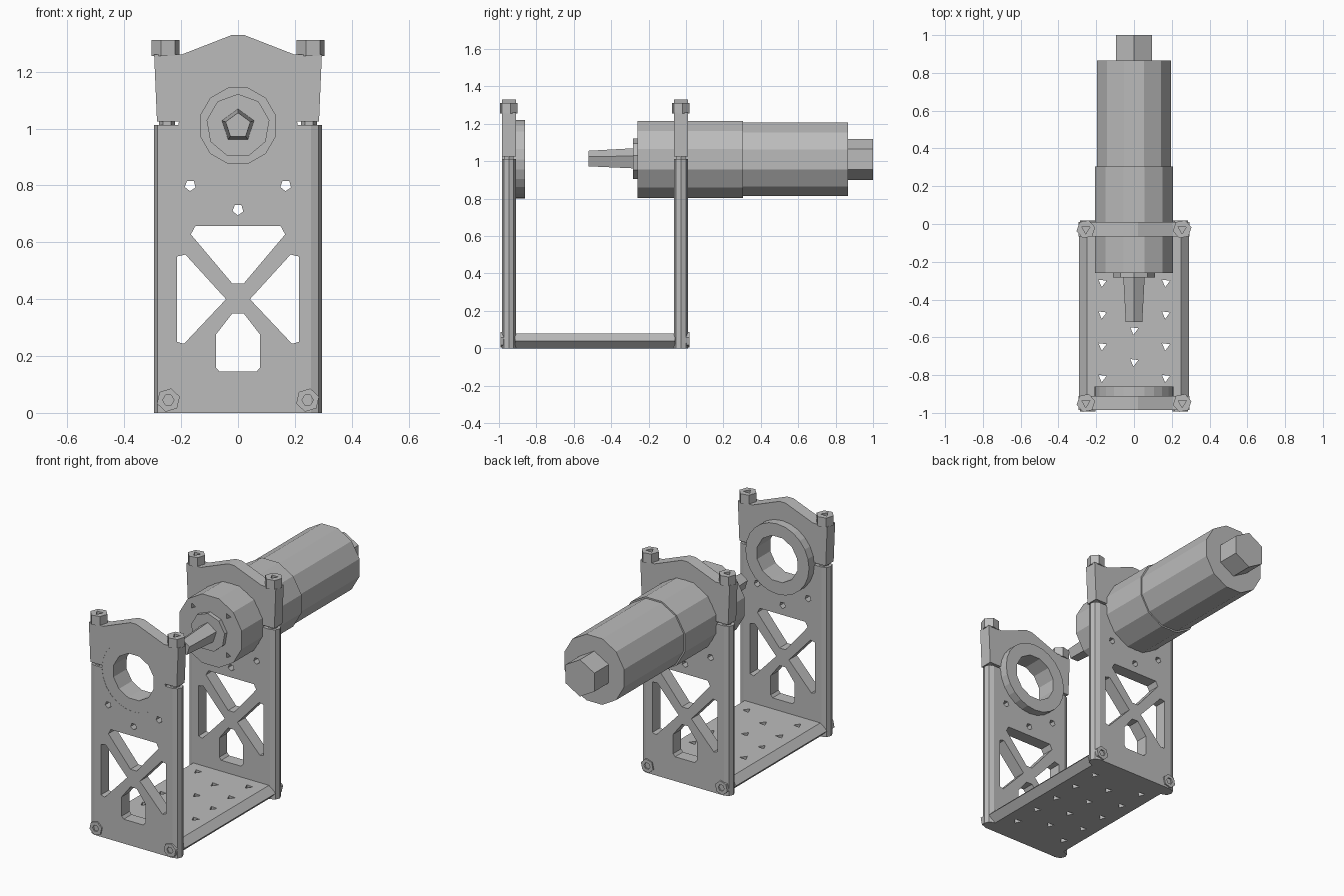
import bpy, bmesh, math
from mathutils import Matrix, Vector

if "Cube" in bpy.data.objects:
    bpy.data.objects.remove(bpy.data.objects["Cube"], do_unlink=True)

grey = bpy.data.materials.new("machined grey")
grey.use_nodes = True
grey.diffuse_color = (0.5, 0.5, 0.5, 1)
grey.node_tree.nodes["Principled BSDF"].inputs["Base Color"].default_value = (0.5, 0.5, 0.5, 1)

AXIS_Z = 1.01
HALF = 0.295
THICK = 0.075


def make(name, bm):
    bmesh.ops.recalc_face_normals(bm, faces=bm.faces)
    mesh = bpy.data.meshes.new(name)
    bm.to_mesh(mesh)
    bm.free()
    mesh.materials.append(grey)
    obj = bpy.data.objects.new(name, mesh)
    bpy.context.collection.objects.link(obj)
    return obj


def prism(bm, pts, axis, lo, hi):
    """Extrude a flat outline along an axis."""
    place = {"x": lambda a, b: (lo, a, b), "y": lambda a, b: (a, lo, b), "z": lambda a, b: (a, b, lo)}[axis]
    face = bm.faces.new([bm.verts.new(place(a, b)) for a, b in pts])
    new = bmesh.ops.extrude_face_region(bm, geom=[face])["geom"]
    shift = Vector([(hi - lo) * (axis == k) for k in "xyz"])
    bmesh.ops.translate(bm, vec=shift, verts=[v for v in new if isinstance(v, bmesh.types.BMVert)])


def ngon(a, b, r, n, turn=0.0):
    return [(a + r * math.cos(turn + math.tau * i / n), b + r * math.sin(turn + math.tau * i / n)) for i in range(n)]


def rounded_bar(centre, half, radius, steps):
    """Long flat section with round ends."""
    pts = []
    for side in (1, -1):
        for i in range(steps + 1):
            a = math.pi * (i / steps - 0.5)
            pts.append((side * (half - radius + radius * math.cos(a)), centre + side * radius * math.sin(a)))
    return pts


def solid(name, pts, axis, lo, hi):
    bm = bmesh.new()
    prism(bm, pts, axis, lo, hi)
    return make(name, bm)


def cut(obj, prisms):
    """Subtract a set of prisms and bake the result."""
    bm = bmesh.new()
    for p in prisms:
        prism(bm, *p)
    cutter = make("cutter", bm)
    cutter.hide_render = True
    mod = obj.modifiers.new("cut", "BOOLEAN")
    mod.operation, mod.solver, mod.object = "DIFFERENCE", "EXACT", cutter
    deps = bpy.context.evaluated_depsgraph_get()
    baked = bpy.data.meshes.new_from_object(obj.evaluated_get(deps))
    obj.modifiers.clear()
    obj.data = baked
    bpy.data.objects.remove(cutter, do_unlink=True)


def mirrored(pts):
    return pts + [(-x, z) for x, z in reversed(pts)]


# Openings of the end plates
top_window = mirrored([(0.02, 0.455), (0.166, 0.628), (0.15, 0.657)])
house_window = mirrored([(0.065, 0.145), (0.078, 0.16), (0.078, 0.275), (0.02, 0.35)])
side_window = [(0.215, 0.55), (0.185, 0.557), (0.042, 0.40), (0.19, 0.243), (0.215, 0.25)]
windows = [top_window, house_window, side_window, [(-x, z) for x, z in side_window]]
pin_holes = [ngon(x, z, 0.02, 5, 0.9) for x, z in ((-0.168, 0.80), (0, 0.715), (0.168, 0.80))]
cap_outline = mirrored([(0.19, 1.025), (HALF - 0.01, 1.025), (HALF, 1.26), (0.2, 1.26), (0.02, 1.33)])


# Two end plates with clamp caps and screws
for tag, y, out in (("front", -0.9475, -1), ("rear", -0.0275, 1)):
    lo, hi = y - THICK / 2, y + THICK / 2
    through = (y - 0.2, y + 0.2)
    bore = ngon(0, AXIS_Z, 0.208, 24)

    plate = solid(tag + "_plate", rounded_bar(y, HALF, THICK / 2, 4), "z", 0, 1.012)
    cut(plate, [(p, "y", *through) for p in windows + pin_holes + [bore]])

    cap = solid(tag + "_clamp_cap", cap_outline, "y", lo, hi)
    cut(cap, [(bore, "y", *through)])

    for side, x in (("left", 0.255), ("right", -0.255)):
        head = solid(f"{tag}_{side}_cap_screw", ngon(x, y, 0.05, 6, 0.2), "z", 1.255, 1.312)
        cut(head, [(ngon(x, y, 0.025, 3, 0.5), "z", 1.28, 1.4)])
        solid(f"{tag}_{side}_screw_shank", ngon(x - math.copysign(0.005, x), y, 0.028, 6), "z", 0.99, 1.05)

        # Corner bolt on the outer face
        bx = math.copysign(0.245, x)
        face = y + out * THICK / 2
        ends = sorted((face - out * 0.03, face + out * 0.008))
        bolt = solid(f"{tag}_{side}_corner_bolt", ngon(bx, 0.045, 0.042, 6, 0.3), "y", *ends)
        cut(bolt, [(ngon(bx, 0.045, 0.02, 6), "y", *sorted((face - out * 0.015, face + out * 0.1)))])

# Base plate with staggered holes
base = solid("base_plate", rounded_bar(0.04, HALF - 0.005, 0.04, 2), "y", -0.915, -0.06)
rows = [-0.142 - 0.168 * i for i in range(5)]
spots = [(x, r) for r in rows for x in (-0.168, 0.168)] + [(0, r - 0.084) for r in rows[:4]]
cut(base, [(ngon(x, r, 0.025, 3, 0.4), "z", -0.1, 0.2) for x, r in spots])

# Bearing ring in the front plate
ring = solid("bearing_ring", ngon(0, AXIS_Z, 0.21, 24), "y", -0.984, -0.86)
cut(ring, [(ngon(0, AXIS_Z, 0.137, 12, 0.26), "y", -1.2, -0.6)])

# Motor: gearbox, body, tail and collar
gearbox = solid("gearbox", ngon(0, AXIS_Z, 0.213, 12, math.pi / 12), "y", -0.26, 0.305)
cut(gearbox, [(ngon(0.165 * math.cos(a), AXIS_Z + 0.165 * math.sin(a), 0.018, 3), "y", -0.4, -0.22)
              for a in (math.pi / 4 + i * math.pi / 2 for i in range(4))])
solid("motor_body", ngon(0, AXIS_Z, 0.204, 12, math.pi / 12), "y", 0.305, 0.865)
solid("motor_tail", ngon(0, AXIS_Z, 0.11, 6, math.pi / 2), "y", 0.86, 1.0)
solid("shaft_collar", ngon(0, AXIS_Z, 0.112, 9, math.pi / 2), "y", -0.284, -0.25)

# Tapered output shaft
bm = bmesh.new()
bmesh.ops.create_cone(bm, cap_ends=True, segments=5, radius1=0.06, radius2=0.046, depth=0.25,
                      matrix=Matrix.Translation((0, -0.395, AXIS_Z)) @ Matrix.Rotation(math.pi / 2, 4, "X"))
make("output_shaft", bm)
